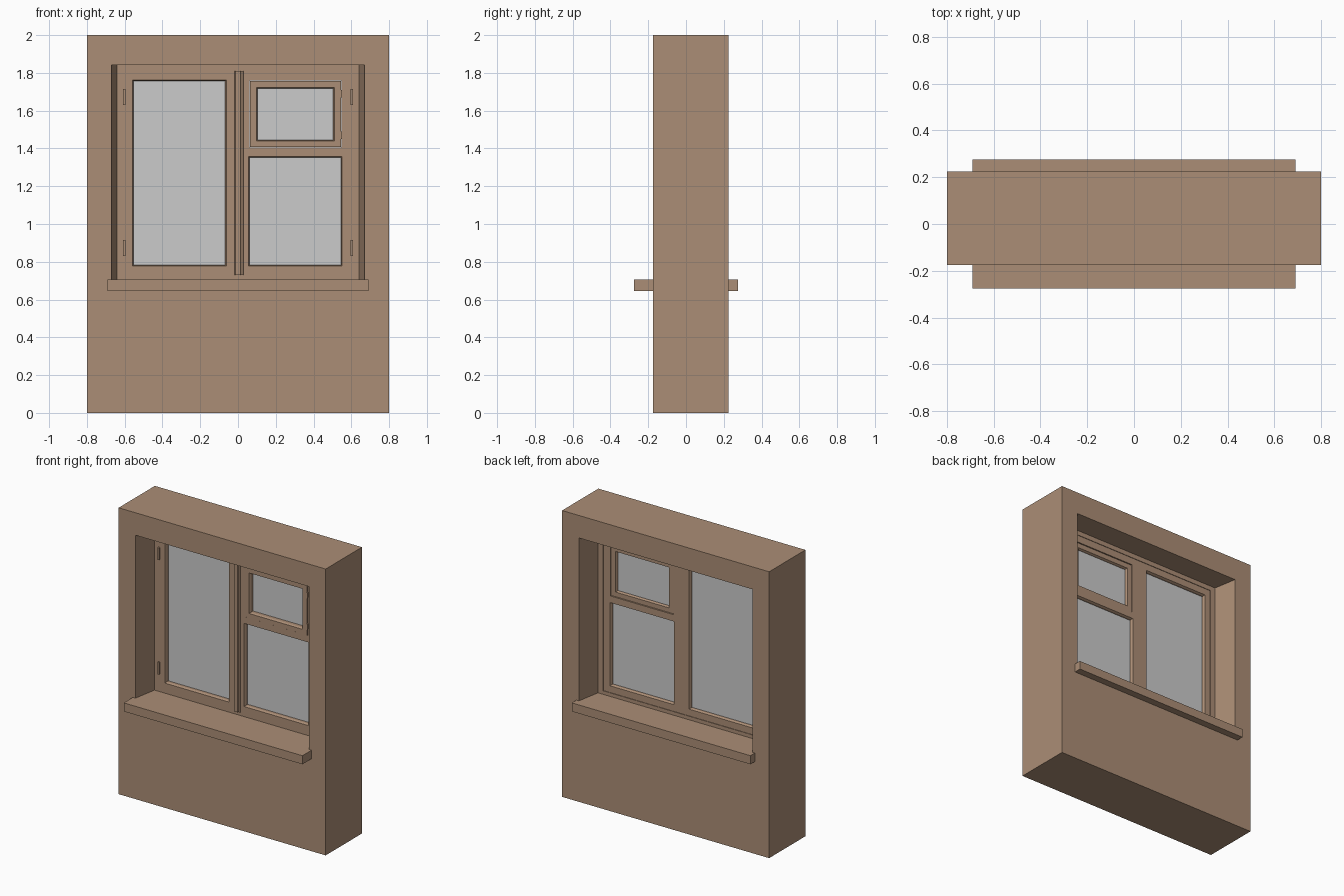
import bpy, bmesh

if "Cube" in bpy.data.objects:
    bpy.data.objects.remove(bpy.data.objects["Cube"])

tan = bpy.data.materials.new("warm_tan")
tan.diffuse_color = (0.41, 0.27, 0.18, 1)
tan.use_nodes = True
tan.node_tree.nodes["Principled BSDF"].inputs["Base Color"].default_value = tan.diffuse_color


def finish(bm, name, mat):
    bmesh.ops.recalc_face_normals(bm, faces=bm.faces)
    me = bpy.data.meshes.new(name)
    bm.to_mesh(me)
    bm.free()
    ob = bpy.data.objects.new(name, me)
    bpy.context.collection.objects.link(ob)
    if mat:
        me.materials.append(mat)
    return ob


def ring(name, loops, mat=tan):
    """Closed loft through rectangles given as (x0, x1, z0, z1, y)."""
    bm = bmesh.new()
    vs = [[bm.verts.new(p) for p in ((a, y, c), (b, y, c), (b, y, d), (a, y, d))]
          for a, b, c, d, y in loops]
    n = len(vs)
    for i in range(n):
        p, q = vs[i], vs[(i + 1) % n]
        for k in range(4):
            m = (k + 1) % 4
            bm.faces.new((p[k], p[m], q[m], q[k]))
    return finish(bm, name, mat)


def prism(name, pts, z0, z1, mat=tan):
    """Plan outline extruded upward."""
    bm = bmesh.new()
    f = bm.faces.new([bm.verts.new((x, y, z0)) for x, y in pts])
    ext = bmesh.ops.extrude_face_region(bm, geom=[f])["geom"]
    bmesh.ops.translate(bm, vec=(0, 0, z1 - z0),
                        verts=[v for v in ext if isinstance(v, bmesh.types.BMVert)])
    return finish(bm, name, mat)


def box(name, x0, x1, y0, y1, z0, z1, mat=tan):
    return prism(name, [(x0, y0), (x1, y0), (x1, y1), (x0, y1)], z0, z1, mat)


def sash(name, outer, inner, y0, y1, c=0.006):
    """Rectangular frame with chamfered glazing edge, and its pane."""
    a, b, d, e = inner
    wide = (a - c / 2, b + c / 2, d - c / 2, e + c / 2)
    tight = (a + c / 2, b - c / 2, d + c / 2, e - c / 2)
    ring(name, [(*outer, y0), (*wide, y0), (*tight, y0 + 2 * c),
                (*tight, y1 - 2 * c), (*wide, y1), (*outer, y1)])
    box(name + "_glass", a, b, 0.02, 0.03, d, e, None)


YF, YB = -0.007, 0.057      # front and back of the window frame
WF, WB = -0.175, 0.225      # front and back of the wall

# Wall with splayed reveals
out, wide, slim = (-.8, .8, 0, 2), (-.67, .67, .645, 1.843), (-.64, .64, .645, 1.843)
ring("wall", [(*out, WF), (*wide, WF), (*slim, YF), (*slim, YB), (*wide, WB), (*out, WB)])

# Sills, notched around the wall
for name, tip, face, y in (("front_sill", -.275, WF, YF), ("back_sill", .275, WB, YB)):
    half = [(.69, tip), (.69, face), (.67, face), (.64, y)]
    prism(name, half + [(-px, py) for px, py in reversed(half)], .645, .705)

# Outer window frame
fo, fi = (-.64, .64, .645, 1.843), (-.6, .6, .73, 1.81)
ring("window_frame", [(*fo, YF), (*fi, YF), (*fi, YB), (*fo, YB)])

# Sashes: left casement, right casement with vent opening above
SF, SB = -0.01, 0.053
sash("left_sash", (-.6, 0, .73, 1.81), (-.555, -.065, .78, 1.76), SF, SB)
sash("right_sash", (0, .6, .73, 1.38), (.058, .547, .78, 1.355), SF, SB)
vo, vi = (0, .6, 1.38, 1.81), (.06, .547, 1.405, 1.76)
ring("right_sash_top", [(*vo, SF), (*vi, SF), (*vi, SB), (*vo, SB)])
sash("vent_sash", (.063, .544, 1.408, 1.757), (.1, .507, 1.443, 1.72), SF - .005, SB - .005)

# Cover strip over the meeting stiles
prism("meeting_strip", [(-.018, SF), (-.014, -.022), (.012, -.022), (.016, -.016),
                        (.026, -.016), (.028, SF)], .73, 1.81)

# Hinges
for side, s in (("left", -1), ("right", 1)):
    for level, z in (("lower", .83), ("upper", 1.63)):
        x = s * .602
        box(f"{side}_{level}_hinge", x - .006, x + .006, -.022, 0, z, z + .085)
for level, z in (("lower", 1.45), ("upper", 1.67)):
    box(f"vent_{level}_hinge", .541, .55, -.021, 0, z, z + .04)
